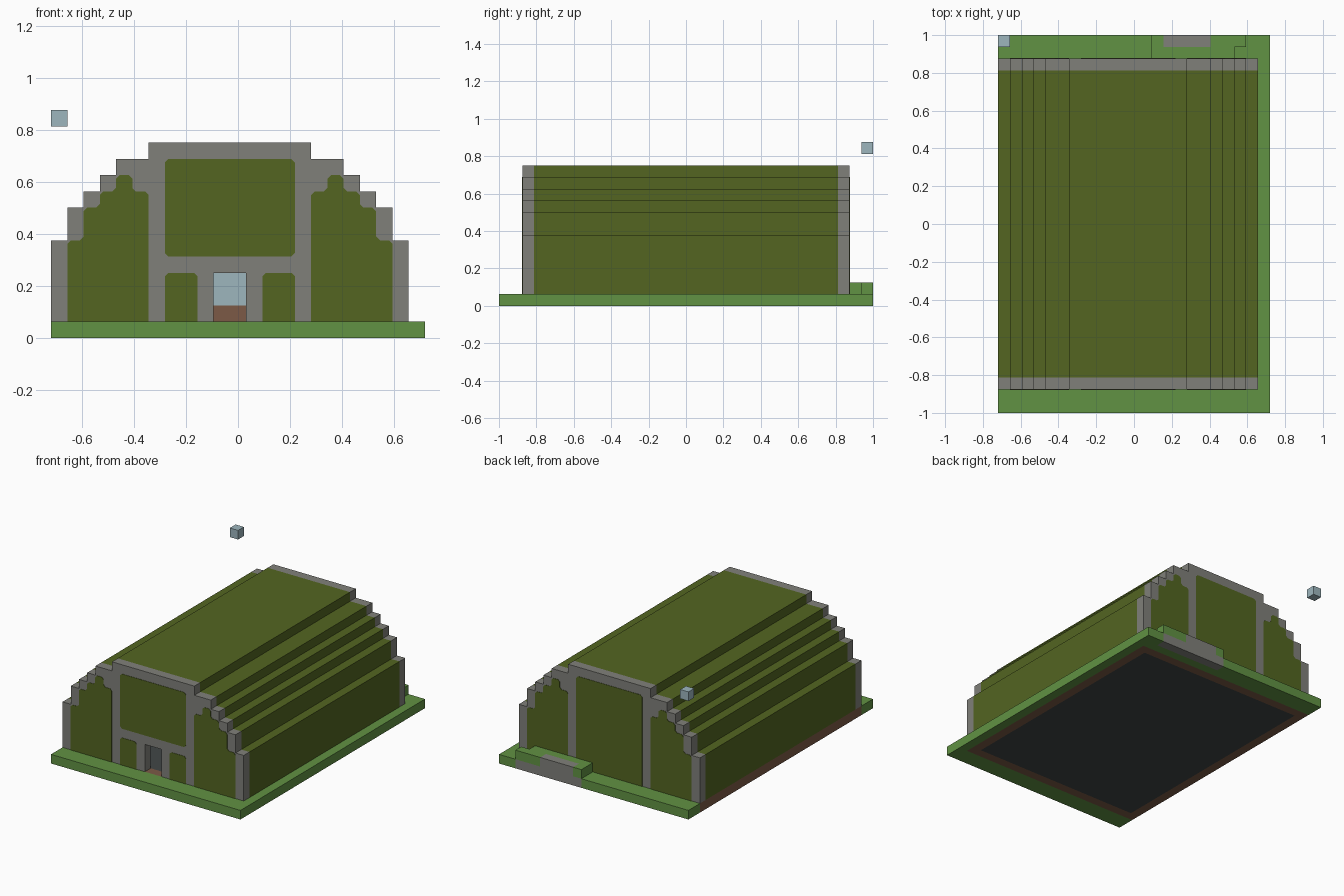
import bpy
import bmesh

if "Cube" in bpy.data.objects:
    bpy.data.objects.remove(bpy.data.objects["Cube"], do_unlink=True)

U = 1 / 16                      # one building block
X0, Y0 = -11.5 * U, -1.0        # corner of the plot


def material(name, rgb):
    lin = [(c / 255 / 12.92) if c < 11 else ((c / 255 + 0.055) / 1.055) ** 2.4 for c in rgb]
    m = bpy.data.materials.new(name)
    m.use_nodes = True
    m.diffuse_color = (*lin, 1)
    m.node_tree.nodes["Principled BSDF"].inputs["Base Color"].default_value = (*lin, 1)
    return m


GRASS = material("grass green", (97, 146, 67))
OLIVE = material("olive cladding", (83, 101, 33))
STONE = material("stone grey", (128, 128, 122))
GLASS = material("pale blue", (157, 182, 190))
EARTH = material("earth brown", (124, 90, 70))
SLATE = material("dark slate", (65, 70, 70))


def prism(name, points, y0, y1, mat):
    """Extrude an outline in the x-z plane (block units) from y0 to y1."""
    bm = bmesh.new()
    ring = [bm.verts.new((X0 + x * U, Y0 + y0 * U, z * U)) for x, z in points]
    face = bm.faces.new(ring)
    out = bmesh.ops.extrude_face_region(bm, geom=[face])
    moved = [v for v in out["geom"] if isinstance(v, bmesh.types.BMVert)]
    bmesh.ops.translate(bm, verts=moved, vec=(0, (y1 - y0) * U, 0))
    bmesh.ops.recalc_face_normals(bm, faces=bm.faces)
    mesh = bpy.data.meshes.new(name)
    bm.to_mesh(mesh)
    bm.free()
    mesh.materials.append(mat)
    obj = bpy.data.objects.new(name, mesh)
    bpy.context.collection.objects.link(obj)
    return obj


def rect(x0, x1, z0, z1):
    return [(x0, z0), (x0, z1), (x1, z1), (x1, z0)]


def box(name, x0, x1, y0, y1, z0, z1, mat):
    return prism(name, rect(x0, x1, z0, z1), y0, y1, mat)


def stairs(start, steps):
    """Stepped skyline from (width, height) runs, beginning and ending at floor level."""
    pts, x = [(start, 1)], start
    for width, height in steps:
        pts += [(x, height), (x + width, height)]
        x += width
    return pts + [(x, 1)]


def mirrored(points):
    return [(22 - x, z) for x, z in points]


def soften(points, cut=0.22):
    """Clip every corner of an outline that is above floor level."""
    out = []
    for i, p in enumerate(points):
        if p[1] <= 1:
            out.append(p)
            continue
        for q in (points[i - 1], points[(i + 1) % len(points)]):
            d = abs(q[0] - p[0]) + abs(q[1] - p[1])
            out.append(tuple(a + (b - a) * cut / d for a, b in zip(p, q)))
    return out


# Stepped vault
rise = [(1, 6), (1, 8), (1, 9), (1, 10), (2, 11)]
outer = stairs(0, rise + [(10, 12)] + rise[::-1])
inner_rise = [(1, 6), (1, 8), (1, 9), (2, 10)]
inner = stairs(1, inner_rise + [(10, 11)] + inner_rise[::-1])
prism("vault_shell", outer + inner[::-1], 3, 29, OLIVE)

# Gable walls, the front one with a doorway
doorway = [(12, 1), (12, 4), (10, 4), (10, 1)]
prism("front_gable", outer + doorway, 2, 3, STONE)
prism("back_gable", outer, 29, 30, STONE)

# Flush cladding panels on the gables
side = stairs(1, [(1, 6), (1, 8), (1, 9), (1, 10), (1, 9)])
panels = {"front": [rect(7, 15, 5, 11), rect(7, 9, 1, 4), rect(13, 15, 1, 4)],
          "back": [rect(7, 15, 1, 11)]}
for end, y in (("front", 1.96), ("back", 29.98)):
    for n, outline in enumerate(panels[end] + [side, mirrored(side)]):
        prism(f"{end}_panel_{n + 1}", soften(outline), y, y + 0.06, OLIVE)

# Inner end wall seen through the doorway
box("inner_wall_base", 1, 21, 28.9, 29, 1, 2, EARTH)
box("inner_wall_lining", 2, 20, 28.9, 29, 2, 6, GLASS)

# Floor and the foundation ring around it
box("floor_slab", 1, 21, 3, 29, 0, 1, SLATE)
box("foundation_front", 0, 22, 2, 3, 0, 1, EARTH)
box("foundation_back", 0, 22, 29, 30, 0, 1, EARTH)
box("foundation_right", 0, 1, 3, 29, 0, 1, EARTH)
box("foundation_left", 21, 22, 3, 29, 0, 1, EARTH)

# Lawn around the building
box("lawn_front", 0, 23, 0, 2, 0, 1, GRASS)
box("lawn_left", 22, 23, 2, 30, 0, 1, GRASS)
box("lawn_back", 0, 23, 30, 31, 0, 1, GRASS)
box("lawn_back_right", 0, 13, 31, 32, 0, 1, GRASS)
box("lawn_back_left", 21, 23, 31, 32, 0, 1, GRASS)

# Raised bank behind the building, with exposed rock
box("rock_base", 13, 21, 31, 32, 0, 1, STONE)
box("rock_top", 14, 18, 31, 32, 1, 2, STONE)
box("bank_inner", 13, 20, 30, 31, 1, 2, GRASS)
box("bank_right_end", 13, 14, 31, 32, 1, 2, GRASS)
box("bank_left_end", 18, 21, 31, 32, 1, 2, GRASS)

# Floating block above the back corner
box("floating_block", 0, 1, 31, 32, 13, 14, GLASS)
